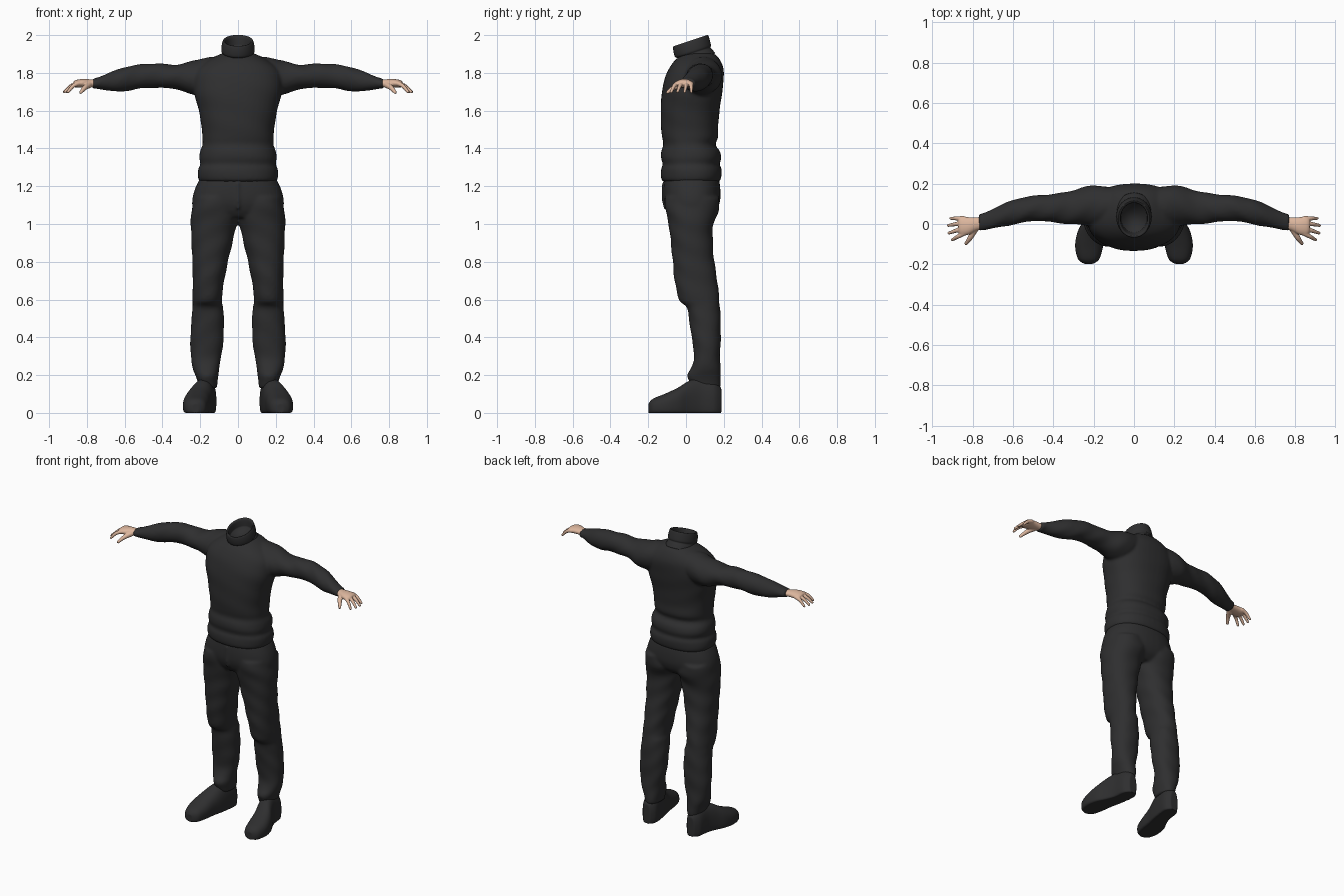
import bpy
import bmesh
from math import sin, cos, tau, copysign
from mathutils import Vector

cube = bpy.data.objects.get("Cube")
if cube:
    bpy.data.objects.remove(cube, do_unlink=True)


def make_material(name, rgb):
    material = bpy.data.materials.new(name)
    material.use_nodes = True
    material.diffuse_color = (*rgb, 1)
    shader = material.node_tree.nodes["Principled BSDF"]
    shader.inputs["Base Color"].default_value = (*rgb, 1)
    shader.inputs["Roughness"].default_value = 0.8
    return material


charcoal = make_material("charcoal cloth", (.028, .028, .029))
skin = make_material("light skin", (.72, .47, .34))


def spline(rows, steps):
    """Pass a smooth curve through rows of section values."""
    rows = [Vector(row) for row in rows]
    result = []
    for i in range(len(rows) - 1):
        before, start = rows[max(i - 1, 0)], rows[i]
        end, after = rows[i + 1], rows[min(i + 2, len(rows) - 1)]
        for k in range(steps):
            t = k / steps
            tangent_a, tangent_b = (end - before) / 2, (after - start) / 2
            result.append(start * (2*t**3 - 3*t**2 + 1) + end * (3*t**2 - 2*t**3)
                          + tangent_a * (t**3 - 2*t**2 + t) + tangent_b * (t**3 - t**2))
    return result + [rows[-1]]


def loft(bm, axis, rows, side=1, power=2.0, fold=0.0, floor=False, steps=4, sides=40):
    """Skin closed sections: position on axis, then low and high of the other two axes."""
    rings = []
    for at, a_low, a_high, b_low, b_high in spline(rows, steps):
        ring = []
        for k in range(sides):
            angle = tau * k / sides
            c, s = cos(angle), sin(angle)
            # Soft diagonal cloth folds
            swell = 1 + fold * sin(48 * at + 3 * c + 2 * s)
            a = (a_low + a_high) / 2 + (a_high - a_low) / 2 * swell * copysign(abs(c)**(2 / power), c)
            b = (b_low + b_high) / 2 + (b_high - b_low) / 2 * swell * copysign(abs(s)**(2 / power), s)
            x, y, z = {"x": (at, a, b), "y": (a, at, b), "z": (a, b, at)}[axis]
            ring.append(bm.verts.new((side * x, y, max(z, 0) if floor else z)))
        rings.append(ring)
    for low, high in zip(rings, rings[1:]):
        for k in range(sides):
            n = (k + 1) % sides
            bm.faces.new((low[k], low[n], high[n], high[k]))
    bm.faces.new(rings[0][::-1])
    bm.faces.new(rings[-1])


def beads(bm, path, radii, side):
    """Run a tapering chain of balls along a path, to be fused into a finger."""
    points = spline([(*p, r) for p, r in zip(path, radii)], 8)
    for x, y, z, r in points:
        made = bmesh.ops.create_icosphere(bm, subdivisions=2, radius=r)
        bmesh.ops.translate(bm, verts=made["verts"], vec=(side * x, y, z))


def finish(bm, name, material, voxel=None, passes=4):
    bmesh.ops.recalc_face_normals(bm, faces=bm.faces)
    mesh = bpy.data.meshes.new(name)
    bm.to_mesh(mesh)
    bm.free()
    mesh.materials.append(material)
    for face in mesh.polygons:
        face.use_smooth = True
    obj = bpy.data.objects.new(name, mesh)
    bpy.context.collection.objects.link(obj)
    if voxel:
        remesh = obj.modifiers.new("Fuse", "REMESH")
        remesh.mode = "VOXEL"
        remesh.voxel_size = voxel
        remesh.use_smooth_shade = True
        soften = obj.modifiers.new("Soften", "SMOOTH")
        soften.factor = 0.5
        soften.iterations = passes
    return obj


def symmetric(rows):
    """Expand (position, half width, back, front) to full sections."""
    return [(at, -half, half, low, high) for at, half, low, high in rows]


# Sweater: torso with hem band, and two sleeves
torso = symmetric([
    (1.225, .205, -.125, .18), (1.25, .212, -.132, .188), (1.29, .21, -.132, .188),
    (1.315, .2, -.124, .178), (1.35, .206, -.132, .187), (1.385, .2, -.13, .18),
    (1.42, .187, -.12, .155), (1.46, .19, -.127, .17), (1.52, .193, -.132, .17),
    (1.6, .208, -.133, .178), (1.7, .232, -.128, .192), (1.77, .235, -.112, .2),
    (1.82, .215, -.092, .198), (1.86, .17, -.065, .185), (1.89, .115, -.03, .165),
    (1.905, .08, 0, .14)])
sleeve = [
    (.06, .03, .16, 1.78, 1.88), (.16, 0, .19, 1.7, 1.883), (.24, -.005, .185, 1.685, 1.863),
    (.33, 0, .16, 1.715, 1.843), (.42, .01, .147, 1.72, 1.85), (.5, .015, .14, 1.72, 1.847),
    (.58, 0, .125, 1.705, 1.835), (.66, -.015, .095, 1.702, 1.81),
    (.74, -.03, .056, 1.715, 1.777), (.77, -.034, .05, 1.717, 1.77)]
bm = bmesh.new()
loft(bm, "z", torso, power=2.3, fold=.006)
for side in (1, -1):
    loft(bm, "x", sleeve, side, fold=.025)
finish(bm, "sweater", charcoal, .009)

# Rolled collar: folded wall with an open top, tipped forward
collar = symmetric([
    (1.86, .095, -.035, .155), (1.885, .088, -.045, .14), (1.9, .082, -.045, .13),
    (1.912, .088, -.058, .132), (1.94, .087, -.066, .126), (1.967, .081, -.068, .118),
    (1.971, .075, -.062, .112), (1.962, .068, -.055, .105), (1.915, .065, -.04, .105)])
bm = bmesh.new()
loft(bm, "z", collar)
for v in bm.verts:
    v.co.z += .33 * (v.co.y - .025)
finish(bm, "collar", charcoal)

# Trousers: hips, two legs and a front placket
hips = symmetric([
    (1.035, .2, -.075, .12), (1.07, .235, -.1, .16), (1.12, .243, -.117, .18),
    (1.18, .23, -.12, .182), (1.24, .203, -.115, .175)])
leg = [
    (.13, .11, .205, .035, .18), (.16, .108, .213, .02, .184), (.2, .104, .226, .008, .184),
    (.24, .1, .24, .028, .182), (.3, .088, .25, .043, .18), (.4, .076, .252, .03, .184),
    (.5, .075, .245, .015, .183), (.56, .078, .242, .003, .18), (.6, .086, .24, -.037, .176),
    (.7, .073, .24, -.06, .166), (.8, .053, .242, -.07, .15), (.9, .03, .246, -.08, .142),
    (1, .006, .25, -.092, .145), (1.08, -.01, .245, -.11, .177), (1.14, 0, .235, -.11, .175)]
placket = [(1.08, -.006, .006, -.12, -.09), (1.12, -.01, .01, -.127, -.09),
           (1.22, -.01, .01, -.127, -.09)]
bm = bmesh.new()
loft(bm, "z", hips, power=2.3)
loft(bm, "z", placket, sides=12)
for side in (1, -1):
    loft(bm, "z", leg, side, power=2.2, fold=.018)
finish(bm, "trousers", charcoal, .009)

# Shoes: rounded uppers on flat soles, toes turned out
shoe = [
    (-.198, .205, .245, -.005, .05), (-.175, .172, .277, -.02, .075),
    (-.11, .153, .292, -.03, .102), (-.04, .143, .28, -.04, .135),
    (.02, .13, .25, -.05, .172), (.08, .12, .228, -.05, .185),
    (.15, .115, .218, -.05, .172), (.187, .138, .192, -.02, .13)]

# Hands: palm, four fingers spread and drooping, and a thumb
palm = [
    (.745, -.026, .036, 1.722, 1.764), (.78, -.033, .033, 1.724, 1.766),
    (.82, -.053, .034, 1.723, 1.768), (.855, -.058, .038, 1.722, 1.763),
    (.87, -.045, .03, 1.727, 1.755)]
fingers = [(-.047, .9, -.078), (-.02, .917, -.045), (.006, .92, -.007), (.027, .907, .028)]

for side, word in ((1, "left"), (-1, "right")):
    bm = bmesh.new()
    loft(bm, "y", shoe, side, power=2.4, floor=True)
    finish(bm, word + "_shoe", charcoal, .006, 3)

    bm = bmesh.new()
    loft(bm, "x", palm, side, sides=24)
    for root_y, tip_x, tip_y in fingers:
        root = Vector((.845, root_y, 1.744))
        tip = Vector((tip_x, tip_y, 1.7))
        knuckle = root.lerp(tip, .5) + Vector((0, 0, .009))
        beads(bm, (root, knuckle, tip), (.013, .011, .008), side)
    beads(bm, ((.785, -.02, 1.738), (.81, -.065, 1.722), (.832, -.097, 1.697)),
          (.018, .014, .009), side)
    finish(bm, word + "_hand", skin, .0035, 3)
